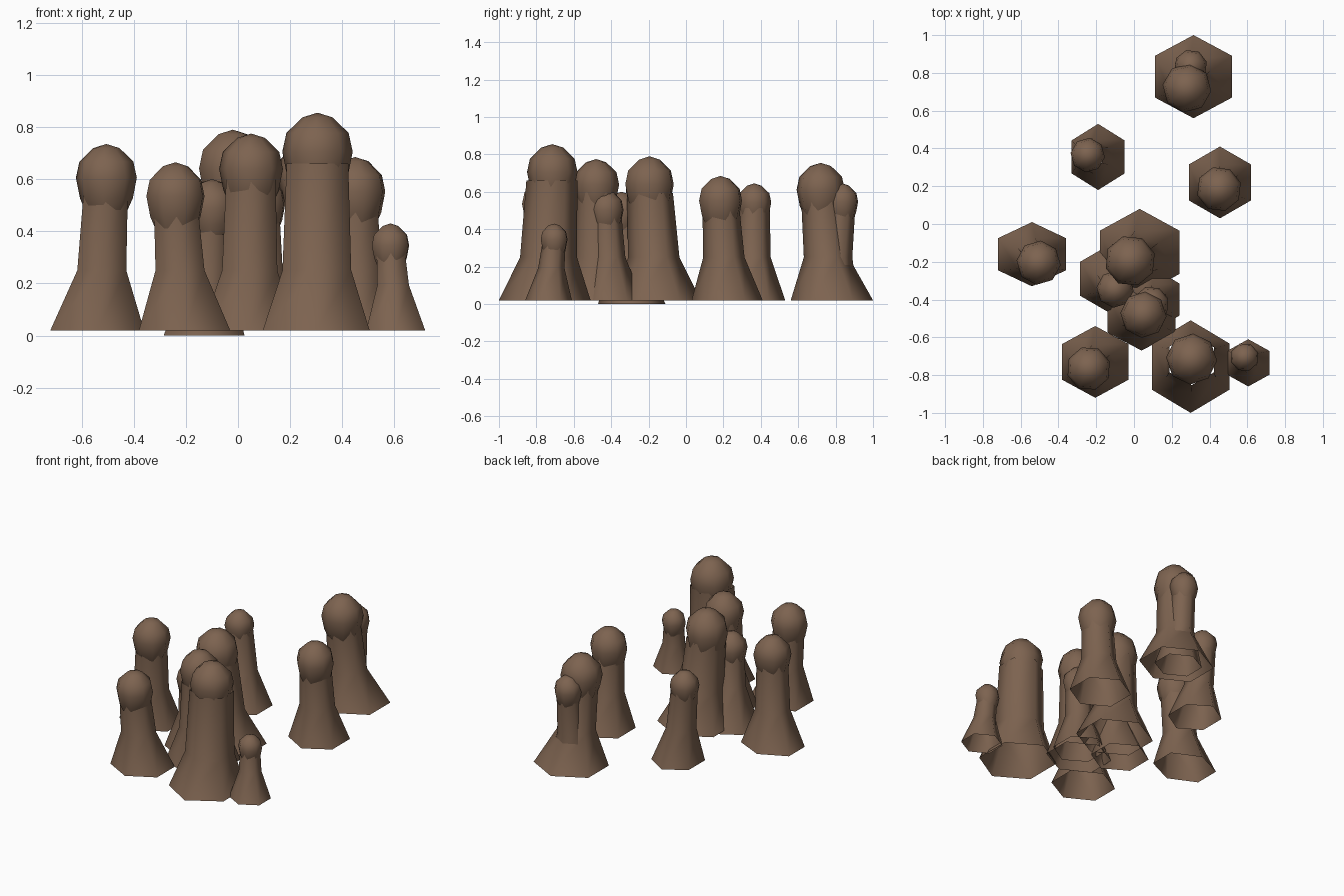
import bpy, bmesh, math
from mathutils import Vector

if "Cube" in bpy.data.objects:
    bpy.data.objects.remove(bpy.data.objects["Cube"])

brown = bpy.data.materials.new("earthy brown")
brown.diffuse_color = (0.205, 0.125, 0.080, 1)
brown.use_nodes = True
brown.node_tree.nodes["Principled BSDF"].inputs["Base Color"].default_value = brown.diffuse_color


def loft(name, rings, sides, start, apex=None):
    """Skin a stack of rings (cx, cy, z, rx, ry); optionally close it with a tip."""
    bm = bmesh.new()
    rows = []
    for cx, cy, z, rx, ry in rings:
        rows.append([bm.verts.new((cx + rx * math.cos(start + 2 * math.pi * i / sides),
                                   cy + ry * math.sin(start + 2 * math.pi * i / sides), z))
                     for i in range(sides)])
    for a, b in zip(rows, rows[1:]):
        for i in range(sides):
            j = (i + 1) % sides
            bm.faces.new((a[i], a[j], b[j], b[i]))
    if apex:
        tip = bm.verts.new(apex)
        for i in range(sides):
            bm.faces.new((rows[-1][i], rows[-1][(i + 1) % sides], tip))
    for f in bm.faces:
        f.smooth = True
    me = bpy.data.meshes.new(name)
    bm.to_mesh(me)
    bm.free()
    me.materials.append(brown)
    ob = bpy.data.objects.new(name, me)
    bpy.context.collection.objects.link(ob)
    return ob


# cap profile in cap radii: (depth below the tip, radius)
CAP = [(2.25, 0.72), (1.85, 0.90), (1.15, 1.04), (0.6, 0.92), (0.14, 0.45)]


def mushroom(n, base, foot, head, r, top, girth=1.0, z0=0.02):
    """Open six-sided flared stalk leaning towards a rounded eight-sided cap."""
    b, h = Vector(base), Vector(head)
    waist = min(0.25, top * 0.45)
    end = top - 1.5 * r
    rings = []
    for z, k in ((waist, 0.96), (end, 0.86)):
        c = b.lerp(h, 0.5 if z == waist else 0.95)
        rings.append((c.x, c.y, z, r * k * girth, r * k * girth))
    # regular hexagon: point towards y, flats towards x
    rings.insert(0, (b.x, b.y, z0, foot[0] / math.cos(math.pi / 6), foot[1]))
    loft(f"stalk_{n}", rings, 6, math.pi / 2)
    caps = [(h.x, h.y, top - d * r, r * k, r * k) for d, k in CAP]
    loft(f"cap_{n}", caps, 8, 0.25 + 0.4 * n, (h.x, h.y, top))


# base centre, base half sizes, cap centre, cap radius, height, stalk girth, base z
CLUSTER = [
    ((0.315, 0.78), (0.205, 0.22), (0.28, 0.72), 0.125, 0.755),
    ((0.30, 0.78), (0.13, 0.14), (0.30, 0.835), 0.085, 0.645),
    ((-0.19, 0.355), (0.14, 0.175), (-0.245, 0.365), 0.088, 0.645, 1.1),
    ((0.455, 0.22), (0.165, 0.19), (0.45, 0.185), 0.115, 0.685),
    ((-0.54, -0.16), (0.18, 0.17), (-0.505, -0.205), 0.113, 0.735),
    ((0.03, -0.15), (0.21, 0.23), (-0.02, -0.195), 0.13, 0.79, 1.1),
    ((-0.13, -0.29), (0.155, 0.18), (-0.10, -0.345), 0.095, 0.60, 1.0, 0.0),
    ((0.10, -0.40), (0.14, 0.17), (0.09, -0.425), 0.092, 0.61),
    ((0.04, -0.48), (0.18, 0.19), (0.05, -0.48), 0.118, 0.775, 1.08),
    ((-0.205, -0.73), (0.175, 0.19), (-0.24, -0.765), 0.113, 0.665),
    ((0.30, -0.755), (0.205, 0.245), (0.305, -0.715), 0.13, 0.855, 1.22),
    ((0.605, -0.735), (0.113, 0.125), (0.585, -0.705), 0.073, 0.43),
]
for n, spec in enumerate(CLUSTER, 1):
    mushroom(n, *spec)
